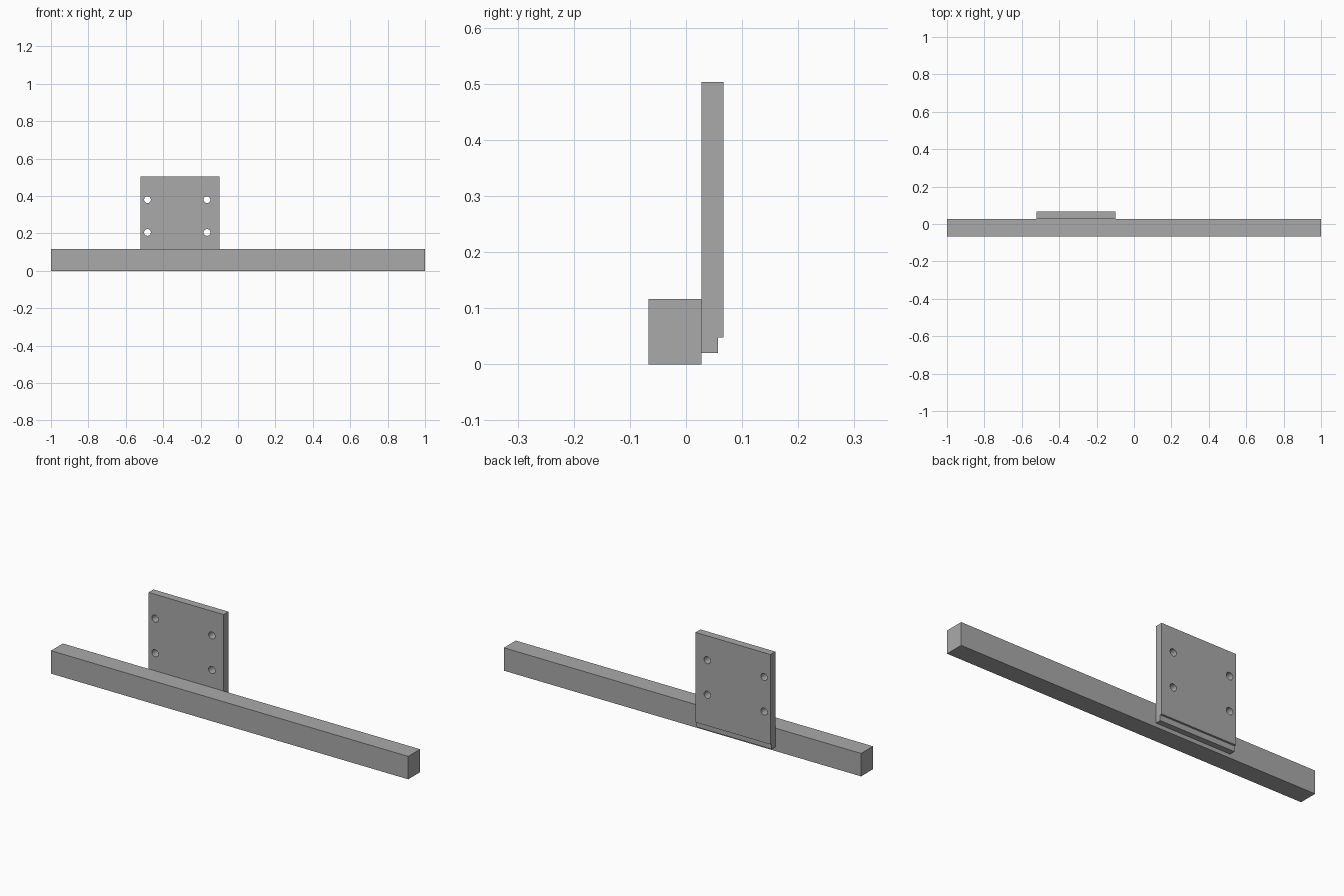
import bpy
import bmesh
from mathutils import Matrix

cube = bpy.data.objects.get("Cube")
if cube:
    bpy.data.objects.remove(cube, do_unlink=True)

grey = bpy.data.materials.new("plain grey")
grey.use_nodes = True
colour = (0.4, 0.4, 0.4, 1.0)
grey.diffuse_color = colour
grey.node_tree.nodes["Principled BSDF"].inputs["Base Color"].default_value = colour


def finish(bm, name):
    bmesh.ops.recalc_face_normals(bm, faces=bm.faces[:])
    mesh = bpy.data.meshes.new(name)
    bm.to_mesh(mesh)
    bm.free()
    mesh.materials.append(grey)
    obj = bpy.data.objects.new(name, mesh)
    bpy.context.collection.objects.link(obj)
    return obj


def extrude_profile(name, profile, x0, x1):
    """Sweep a closed (y, z) profile along x."""
    bm = bmesh.new()
    face = bm.faces.new([bm.verts.new((x0, y, z)) for y, z in profile])
    swept = bmesh.ops.extrude_face_region(bm, geom=[face])["geom"]
    verts = [v for v in swept if isinstance(v, bmesh.types.BMVert)]
    bmesh.ops.translate(bm, verts=verts, vec=(x1 - x0, 0, 0))
    return finish(bm, name)


# Long square beam
front, joint, back = -0.067, 0.028, 0.067
beam_top = 0.116
extrude_profile("beam", [(front, 0), (joint, 0), (joint, beam_top), (front, beam_top)], -1, 1)

# Upright plate with a stepped lower edge
step_y, step_z = 0.057, 0.048
plate = extrude_profile("mounting_plate", [
    (joint, 0.02), (step_y, 0.02), (step_y, step_z),
    (back, step_z), (back, 0.503), (joint, 0.503)], -0.52, -0.1)

# Four screw holes through the plate
bm = bmesh.new()
for x in (-0.484, -0.166):
    for z in (0.205, 0.38):
        place = Matrix.Translation((x, 0.05, z)) @ Matrix.Rotation(1.5707963, 4, "X")
        bmesh.ops.create_cone(bm, cap_ends=True, segments=32, radius1=0.018,
                              radius2=0.018, depth=0.2, matrix=place)
cutter = finish(bm, "hole_cutter")
cutter.hide_render = True
cutter.hide_set(True)
holes = plate.modifiers.new("Screw holes", "BOOLEAN")
holes.operation = "DIFFERENCE"
holes.solver = "EXACT"
holes.object = cutter

# Smooth hole walls, crisp plate edges
bpy.ops.object.select_all(action="DESELECT")
plate.select_set(True)
bpy.context.view_layer.objects.active = plate
bpy.ops.object.modifier_apply(modifier=holes.name)
bpy.data.objects.remove(cutter, do_unlink=True)
bpy.ops.object.shade_smooth_by_angle()
